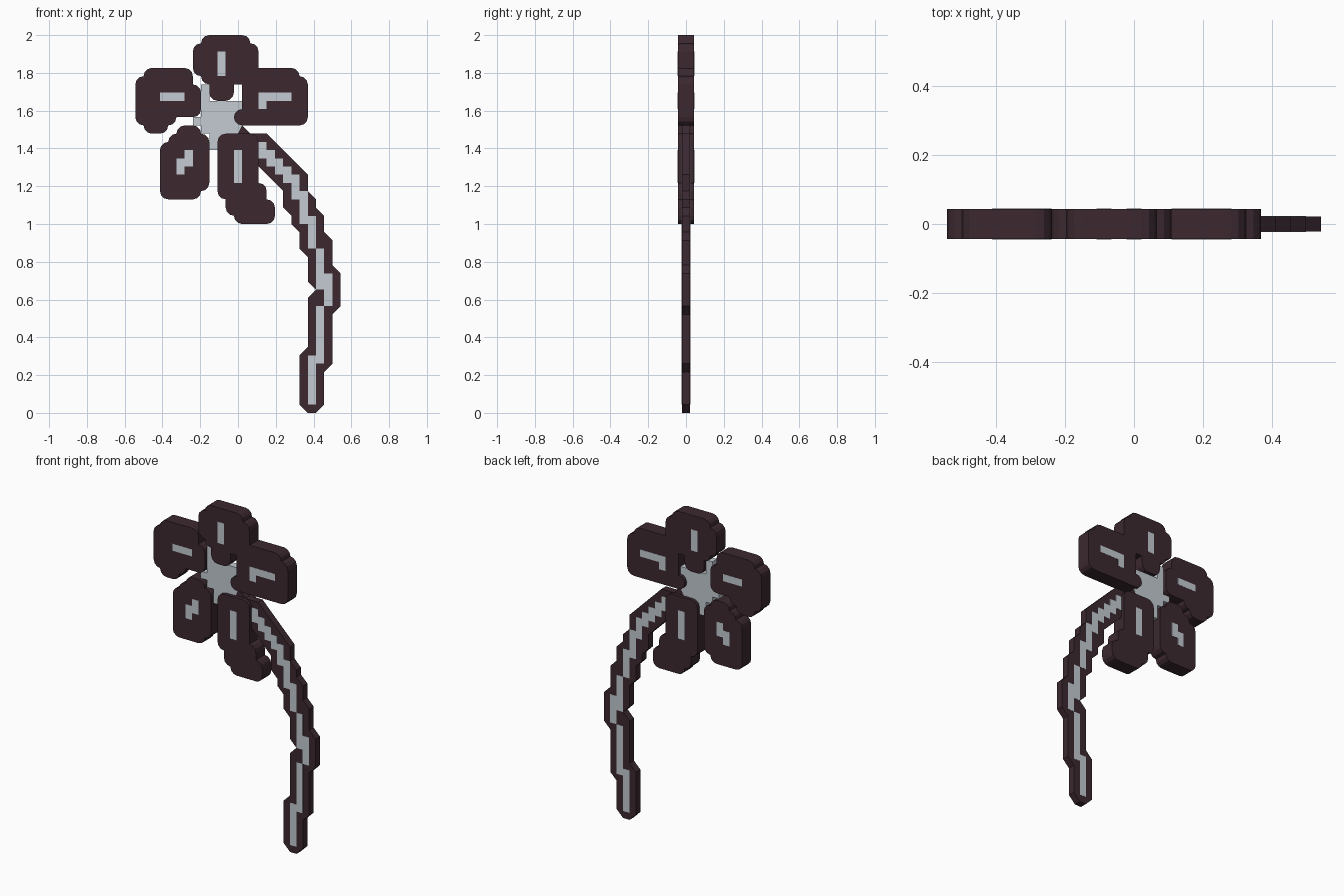
import bpy, bmesh, math
from mathutils import Vector

if "Cube" in bpy.data.objects:
    bpy.data.objects.remove(bpy.data.objects["Cube"])

CELL = 2 / 46            # the flower lies on a 25 x 46 grid, row 0 at the top
THICK, THIN = CELL, CELL / 2
PROUD = 0.001            # keeps the inlays just clear of the dark faces


def material(name, color):
    m = bpy.data.materials.new(name)
    m.diffuse_color = color
    m.use_nodes = True
    m.node_tree.nodes["Principled BSDF"].inputs["Base Color"].default_value = m.diffuse_color
    return m


DARK = material("dark_plum", (0.045, 0.022, 0.030, 1))
GREY = material("pale_grey", (0.55, 0.60, 0.65, 1))


def rounded(points, segments=3):
    """Replace each outward corner of a clockwise step outline with a one-cell arc."""
    out, n = [], len(points)
    for i in range(n):
        p = Vector(points[i])
        a = (Vector(points[i - 1]) - p).normalized()
        b = (Vector(points[(i + 1) % n]) - p).normalized()
        if a.x * b.y - a.y * b.x < 0:      # outward corner (rows run downward)
            centre = p + a + b
            for k in range(segments + 1):
                t = math.pi / 2 * k / segments
                out.append(centre - b * math.cos(t) - a * math.sin(t))
        else:
            out.append(p)
    return out


def prism(name, outlines, half, mat):
    bm = bmesh.new()
    for outline in outlines:
        verts = []
        for c, r in outline:
            co = Vector(((c - 12.5) * CELL, -half, (46 - r) * CELL))
            if not verts or (verts[-1].co - co).length > 1e-5:
                verts.append(bm.verts.new(co))
        if (verts[0].co - verts[-1].co).length < 1e-5:
            bm.verts.remove(verts.pop())
        face = bm.faces.new(verts)
        ext = bmesh.ops.extrude_face_region(bm, geom=[face])["geom"]
        moved = [v for v in ext if isinstance(v, bmesh.types.BMVert)]
        bmesh.ops.translate(bm, verts=moved, vec=(0, 2 * half, 0))
    bmesh.ops.recalc_face_normals(bm, faces=bm.faces)
    mesh = bpy.data.meshes.new(name)
    bm.to_mesh(mesh)
    bm.free()
    mesh.materials.append(mat)
    obj = bpy.data.objects.new(name, mesh)
    bpy.context.collection.objects.link(obj)
    return obj


def box(c0, r0, c1, r1):
    return [(c0, r0), (c1, r0), (c1, r1), (c0, r1)]


def petal(name, outline, inlays):
    prism(name, [rounded(outline)], THICK, DARK)
    prism(name + "_inlay", [box(*b) for b in inlays], THICK + PROUD, GREY)


# Petals
petal("top_petal",
      [(8, 0), (14, 0), (14, 1), (15, 1), (15, 5), (14, 5), (14, 6), (12, 6),
       (12, 8), (9, 8), (9, 6), (8, 6), (8, 5), (7, 5), (7, 1), (8, 1)],
      [(10, 2, 11, 5)])
petal("left_petal",
      [(1, 4), (7, 4), (7, 6), (8, 6), (8, 10), (5, 10), (5, 11), (4, 11),
       (4, 12), (1, 12), (1, 11), (0, 11), (0, 5), (1, 5)],
      [(3, 7, 6, 8)])
petal("right_petal",
      [(14, 4), (20, 4), (20, 5), (21, 5), (21, 11), (12, 11), (12, 9),
       (13, 9), (13, 5), (14, 5)],
      [(15, 7, 19, 8), (15, 8, 16, 9)])
petal("lower_left_petal",
      [(5, 11), (8, 11), (8, 12), (9, 12), (9, 19), (8, 19), (8, 20), (3, 20),
       (3, 13), (4, 13), (4, 12), (5, 12)],
      [(6, 14, 7, 16), (5, 15, 6, 17)])
petal("lower_right_petal",
      [(10, 12), (15, 12), (15, 18), (16, 18), (16, 20), (17, 20), (17, 23),
       (12, 23), (12, 22), (11, 22), (11, 20), (10, 20)],
      [(12, 14, 13, 18)])

# Flower centre
prism("flower_centre",
      [[(8, 6), (9, 6), (9, 8), (13, 8), (13, 11), (12, 13), (10, 13), (10, 14),
        (9, 14), (9, 12), (8, 12), (8, 11), (7, 11), (7, 10), (8, 10)]],
      THIN + PROUD, GREY)

# Curved stem with a stepped inlay
prism("stem",
      [[(13, 11), (14, 12), (16, 12), (21, 17), (21, 19), (22, 20), (22, 21),
        (23, 22), (23, 24), (24, 25), (24, 28), (25, 29), (25, 33), (24, 34),
        (24, 40), (23, 41), (23, 45), (22, 46), (21, 46), (20, 45), (20, 39),
        (21, 38), (21, 32), (22, 31), (21, 30), (21, 27), (20, 26), (20, 24),
        (19, 23), (19, 22), (18, 21), (18, 19), (12, 13)]],
      THIN, DARK)
prism("stem_inlay",
      [box(*b) for b in
       [(15, 13, 16, 15), (16, 14, 17, 16), (17, 15, 18, 17), (18, 16, 19, 18),
        (19, 17, 20, 20), (20, 19, 21, 23), (21, 22, 22, 26), (22, 26, 23, 31),
        (23, 29, 24, 33), (22, 33, 23, 40), (21, 39, 22, 45)]],
      THIN + PROUD, GREY)
